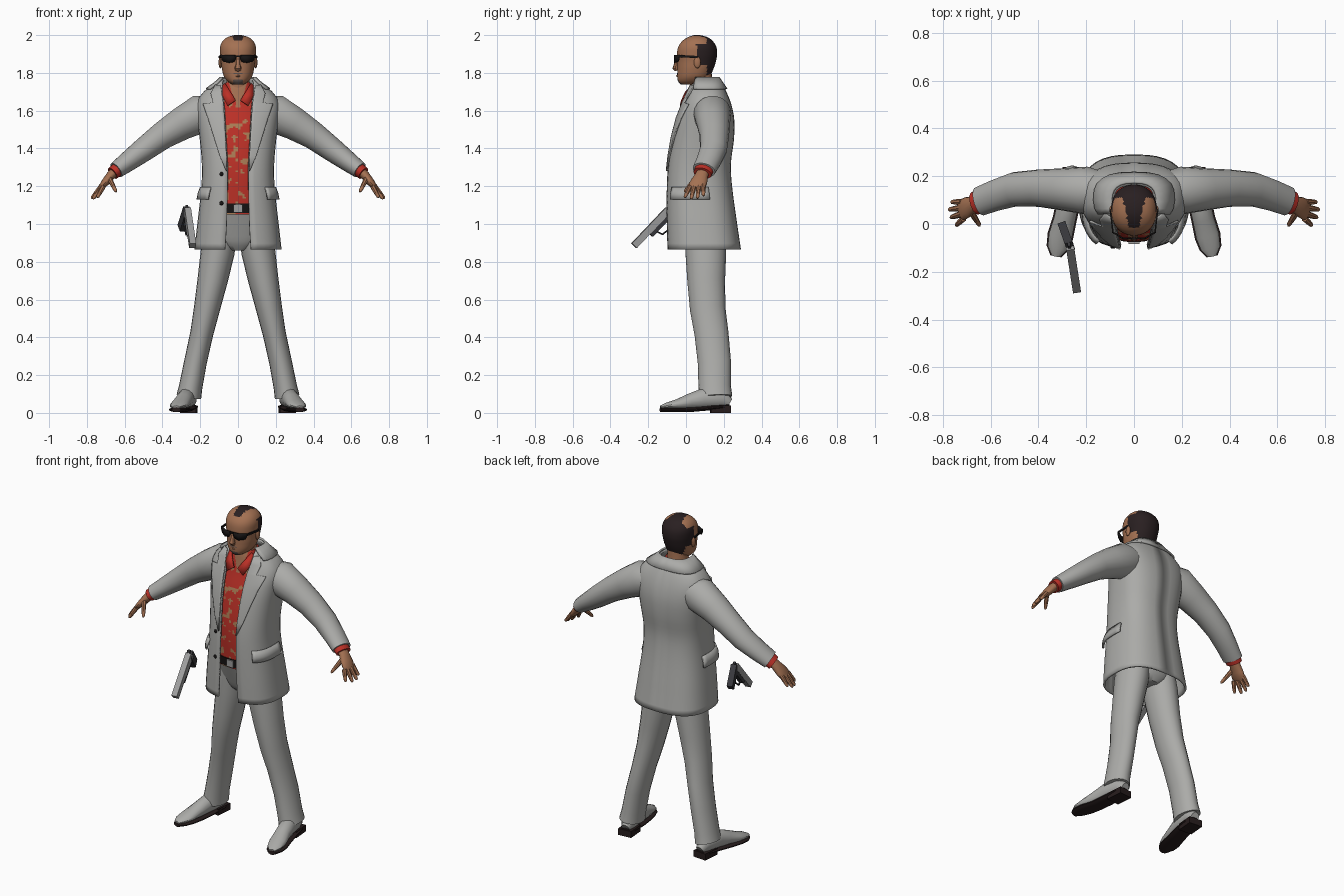
import bpy, bmesh, math
from mathutils import Vector, noise

if "Cube" in bpy.data.objects:
    bpy.data.objects.remove(bpy.data.objects["Cube"])


def material(name, *rgb):
    m = bpy.data.materials.new(name)
    m.use_nodes = True
    m.diffuse_color = (*rgb, 1)
    m.node_tree.nodes["Principled BSDF"].inputs["Base Color"].default_value = (*rgb, 1)
    return m


SUIT = material("suit grey", .41, .41, .395)
SKIN = material("skin", .37, .165, .085)
HAIR = material("dark brown hair", .022, .014, .015)
RED = material("shirt red", .5, .03, .02)
TAN = material("shirt tan", .4, .2, .09)
BLACK = material("glossy black", .008, .007, .007)
SOLE = material("sole brown", .02, .012, .012)
STEEL = material("gun steel", .34, .34, .34)
GRIP = material("gun dark", .04, .04, .045)
BEARD = material("beard grey", .12, .09, .08)


def finish(name, bm, mats, rule=None, mirror=False, thick=0):
    """Turn a bmesh into a smooth shaded object with optional modifiers."""
    bmesh.ops.recalc_face_normals(bm, faces=bm.faces)
    if rule:
        for f in bm.faces:
            f.material_index = rule(f.calc_center_median())
    me = bpy.data.meshes.new(name)
    bm.to_mesh(me)
    bm.free()
    for m in mats:
        me.materials.append(m)
    ob = bpy.data.objects.new(name, me)
    bpy.context.collection.objects.link(ob)
    if thick:
        s = ob.modifiers.new("Thickness", 'SOLIDIFY')
        s.thickness, s.offset = thick, 0
    if mirror:
        ob.modifiers.new("Mirror", 'MIRROR')
    bpy.ops.object.select_all(action='DESELECT')
    ob.select_set(True)
    bpy.context.view_layer.objects.active = ob
    bpy.ops.object.shade_smooth_by_angle(angle=math.radians(42))
    return ob


def skin_rows(name, rows, mats, closed=True, cap=True, **kw):
    """Bridge equal rows of points into a surface."""
    bm = bmesh.new()
    vs = [[bm.verts.new(p) for p in row] for row in rows]
    n = len(vs[0])
    for a, b in zip(vs, vs[1:]):
        for i in range(n if closed else n - 1):
            j = (i + 1) % n
            bm.faces.new((a[i], a[j], b[j], b[i]))
    if closed and cap:
        bm.faces.new(vs[0])
        bm.faces.new(vs[-1])
    return finish(name, bm, mats, **kw)


def profile(rows, z):
    """Smoothly interpolate profile rows (height, values...) at height z."""
    k = max(i for i in range(len(rows) - 1) if i == 0 or rows[i][0] <= z)
    a, b = rows[k], rows[k + 1]
    p, q = rows[max(k - 1, 0)], rows[min(k + 2, len(rows) - 1)]
    h = b[0] - a[0]
    t = min(max((z - a[0]) / h, 0), 1)
    out = []
    for c in range(1, len(a)):
        m0 = h * (b[c] - p[c]) / (b[0] - p[0])
        m1 = h * (q[c] - a[c]) / (q[0] - a[0])
        out.append((2*t**3 - 3*t*t + 1) * a[c] + (t**3 - 2*t*t + t) * m0
                   + (3*t*t - 2*t**3) * b[c] + (t**3 - t*t) * m1)
    return out


def section(rows, a, z, power, off=0):
    """Point on a body cross-section; angle 0 is the front, pi the back."""
    hw, yf, yb = profile(rows, z)[:3]
    s, c = math.sin(a), math.cos(a)
    x = (hw + off) * math.copysign(abs(s) ** power, s)
    y = (yf + yb) / 2 - ((yb - yf) / 2 + off) * math.copysign(abs(c) ** power, c)
    return Vector((x, y, z))


def body(name, rows, mats, n, steps, power, **kw):
    z0, z1 = rows[0][0], rows[-1][0]
    grid = [[section(rows, math.tau * i / n, z0 + (z1 - z0) * k / steps, power)
             for i in range(n)] for k in range(steps + 1)]
    return skin_rows(name, grid, mats, **kw)


def sweep(name, path, mat, axis=(0, 1, 0), n=14, **kw):
    """Tube along (x, y, z, radius along axis, radius across)."""
    pts = [Vector(p[:3]) for p in path]
    grid = []
    for k, p in enumerate(path):
        t = (pts[min(k + 1, len(pts) - 1)] - pts[max(k - 1, 0)]).normalized()
        u = Vector(axis)
        u = (u - t * u.dot(t)).normalized()
        v = t.cross(u)
        grid.append([pts[k] + u * p[3] * math.cos(math.tau * i / n)
                     + v * p[4] * math.sin(math.tau * i / n) for i in range(n)])
    return skin_rows(name, grid, [mat], **kw)


def bar(name, a, b, w, h, mat, **kw):
    """Box running from a to b."""
    a, b = Vector(a), Vector(b)
    bm = bmesh.new()
    bmesh.ops.create_cube(bm, size=1)
    q = (b - a).to_track_quat('Z', 'Y')
    for v in bm.verts:
        v.co = (a + b) / 2 + q @ Vector((v.co.x * w, v.co.y * h, v.co.z * (b - a).length))
    return finish(name, bm, [mat], **kw)


def ball(name, pos, size, mat, **kw):
    bm = bmesh.new()
    bmesh.ops.create_uvsphere(bm, u_segments=12, v_segments=8, radius=1)
    for v in bm.verts:
        v.co = Vector(c * s for c, s in zip(v.co, size)) + Vector(pos)
    return finish(name, bm, [mat], **kw)


# Jacket: open front, rows are height, half width, front, back, half gap
COAT = [(.865, .225, -.095, .285, .068), (1, .21, -.098, .265, .06), (1.2, .188, -.098, .238, .055),
        (1.32, .186, -.09, .232, .055), (1.45, .197, -.07, .248, .062), (1.55, .21, -.045, .25, .067),
        (1.63, .215, -.015, .235, .072), (1.69, .185, .01, .212, .08), (1.73, .13, .02, .19, .083),
        (1.765, .085, .03, .165, .08)]
BOX = .75


def coat_angle(x, z):
    return math.asin(min(x / profile(COAT, z)[0], 1) ** (1 / BOX))


def coat_strip(a0, a1, z, off=0, n=8):
    return [section(COAT, a0 + (a1 - a0) * i / n, z, BOX, off) for i in range(n + 1)]


levels = [.865 + .9 * k / 28 for k in range(29)]
skin_rows("jacket", [coat_strip(coat_angle(profile(COAT, z)[3], z), math.pi, z, n=18) for z in levels],
          [SUIT], closed=False, mirror=True, thick=.012)

# Lapels, back collar and pocket flaps laid over the jacket
lapel = [(1.28, .054, .058), (1.36, .057, .09), (1.46, .062, .12), (1.56, .067, .15),
         (1.635, .072, .175), (1.642, .073, .125), (1.69, .08, .135), (1.735, .083, .11)]
skin_rows("lapels", [coat_strip(coat_angle(i, z), coat_angle(o, z), z, .012) for z, i, o in lapel],
          [SUIT], closed=False, mirror=True, thick=.008)
skin_rows("collar", [coat_strip(1, math.pi, z, o) for z, o in ((1.715, .016), (1.745, .014), (1.775, .008))],
          [SUIT], closed=False, mirror=True, thick=.01)
skin_rows("pocket_flaps", [coat_strip(.72, 1.75, z, o) for z, o in ((1.13, .02), (1.16, .018), (1.195, .008))],
          [SUIT], closed=False, mirror=True, thick=.01)
for k, z in enumerate((1.265, 1.11)):
    p = section(COAT, -coat_angle(.085, z), z, BOX, .006)
    ball(f"button_{k + 1}", p, (.011, .006, .011), BLACK)

# Patterned shirt with an open neck
SHIRT = [(1.05, .15, -.068, .19), (1.3, .15, -.072, .19), (1.5, .16, -.04, .2), (1.62, .14, -.002, .19),
         (1.68, .1, .012, .165), (1.72, .076, .02, .15), (1.75, .066, .03, .145)]


def shirt_rule(c):
    if c.y < .06 and abs(c.x) < (c.z - 1.6) * .33:
        return 2
    return 1 if noise.noise(c * 26) + .4 * noise.noise(c * 60) > .3 else 0


body("shirt", SHIRT, [RED, TAN, SKIN], 110, 90, .85, rule=shirt_rule)
flap = [[(.012, -.022, 1.655), (.055, -.03, 1.625)], [(.04, .0, 1.7), (.078, -.005, 1.67)],
        [(.068, .04, 1.745), (.092, .04, 1.72)]]
skin_rows("shirt_collar", flap, [RED], closed=False, mirror=True, thick=.008)

# Belt and trousers
body("belt", [(1.058, .155, -.073, .2), (1.108, .155, -.076, .2)], [BLACK], 32, 1, .85)
bar("belt_buckle", (0, -.079, 1.062), (0, -.079, 1.104), .045, .008, STEEL)
body("trouser_seat", [(.86, .05, .03, .18), (.89, .12, .005, .205), (.95, .15, -.02, .215),
                      (1.06, .152, -.062, .2)], [SUIT], 32, 8, .85)
sweep("trouser_legs", [(.085, .1, .99, .11, .085), (.108, .105, .85, .108, .09), (.135, .107, .7, .1, .08),
                       (.165, .115, .55, .094, .069), (.192, .135, .42, .09, .061), (.225, .15, .27, .088, .06),
                       (.25, .152, .14, .086, .062), (.26, .155, .085, .09, .066)], SUIT, n=20, mirror=True)

# Shoes: upper, sole and heel
foot = [(.256, .228, .05, .03, .025), (.26, .19, .075, .05, .043), (.275, .09, .075, .055, .046),
        (.29, .02, .06, .042, .046), (.308, -.05, .045, .026, .05), (.32, -.1, .037, .018, .042),
        (.327, -.135, .03, .008, .018)]
sweep("shoes", foot, SUIT, axis=(0, 0, 1), mirror=True)
sweep("shoe_soles", [(x, y, .017 + max(0, y - .02) * .09, .013, w + .006) for x, y, z, h, w in foot],
      SOLE, axis=(0, 0, 1), mirror=True)
bar("shoe_heels", (.257, .235, .02), (.266, .13, .02), .085, .04, SOLE, mirror=True)

# Sleeves, shirt cuffs and hands
sweep("sleeves", [(.12, .135, 1.6, .08, .08), (.2, .14, 1.583, .1, .103), (.3, .145, 1.53, .088, .088),
                  (.4, .15, 1.468, .078, .074), (.5, .145, 1.393, .072, .064), (.58, .12, 1.333, .066, .054),
                  (.645, .095, 1.285, .062, .045)], SUIT, n=18, mirror=True)
sweep("shirt_cuffs", [(.63, .1, 1.295, .052, .038), (.664, .087, 1.268, .05, .036)], RED, mirror=True)
sweep("palms", [(.64, .095, 1.285, .036, .028), (.672, .083, 1.258, .034, .025), (.698, .07, 1.226, .044, .022),
                (.72, .058, 1.2, .046, .016), (.728, .053, 1.19, .035, .01)], SKIN, mirror=True)
fingers = [((.72, .092, 1.205), (.765, .092, 1.148)), ((.724, .068, 1.198), (.776, .06, 1.135)),
           ((.722, .042, 1.195), (.768, .027, 1.132)), ((.714, .022, 1.198), (.745, -.007, 1.14)),
           ((.68, .05, 1.24), (.645, -.008, 1.17))]
for k, (a, b) in enumerate(fingers):
    a, b = Vector(a), Vector(b)
    sweep("thumbs" if k == 4 else f"fingers_{k + 1}",
          [(*a.lerp(b, t), r, r) for t, r in ((0, .014), (.5, .012), (.9, .009), (1, .004))],
          SKIN, axis=(0, 1, .3), n=8, mirror=True)

# Head, with hair and beard chosen by position
HEAD = [(1.738, .03, -.028, .07), (1.755, .055, -.042, .1), (1.78, .074, -.046, .125), (1.82, .085, -.046, .145),
        (1.86, .09, -.046, .158), (1.9, .095, -.048, .165), (1.94, .094, -.04, .16), (1.97, .08, -.018, .14),
        (1.99, .054, .012, .112), (2, .018, .042, .075)]


def head_rule(c):
    if c.y < 0 and abs(c.x) < .026 and (c.z < 1.766 or 1.792 < c.z < 1.801):
        return 2
    back = c.y > .11 and c.z > 1.782
    side = c.y > .055 and 1.84 < c.z < 1.955
    peak = abs(c.x) < .025 + max(0, c.y) * .2 and c.z > 1.972
    return 1 if back or side or peak else 0


body("head", HEAD, [SKIN, HAIR, BEARD], 72, 56, .92, rule=head_rule)
body("neck", [(1.68, .07, .02, .15), (1.74, .062, .02, .14), (1.82, .06, .02, .135)], [SKIN], 24, 4, 1)
sweep("nose", [(0, -.045, 1.878, .006, .008), (0, -.053, 1.845, .011, .012), (0, -.056, 1.825, .016, .018),
               (0, -.05, 1.812, .009, .014)], SKIN, n=8)
sweep("lips", [(-.026, -.036, 1.782, .004, .002), (0, -.046, 1.784, .006, .006), (.026, -.036, 1.782, .004, .002)],
      SKIN, n=8)
ball("ears", (.094, .06, 1.855), (.009, .018, .031), SKIN, mirror=True)

# Sunglasses
lens = [[(.008, -.06, 1.893), (.045, -.06, 1.895), (.088, -.035, 1.896)],
        [(.01, -.06, 1.875), (.045, -.062, 1.874), (.087, -.036, 1.876)],
        [(.02, -.06, 1.858), (.045, -.06, 1.853), (.078, -.04, 1.86)]]
skin_rows("sunglass_lenses", lens, [BLACK], closed=False, mirror=True, thick=.006)
bar("sunglass_bridge", (-.015, -.06, 1.888), (.015, -.06, 1.888), .008, .01, BLACK)
bar("sunglass_arms", (.088, -.037, 1.889), (.099, .06, 1.884), .006, .012, BLACK, mirror=True)

# Pistol floating beside the right hip
top, muzzle, butt = (-.268, -.095, 1.075), (-.24, -.275, .885), (-.298, -.01, .978)
bar("pistol_slide", top, muzzle, .034, .036, STEEL)
bar("pistol_frame", (-.27, -.085, 1.055), (-.255, -.19, .945), .03, .036, GRIP)
bar("pistol_grip", (-.268, -.095, 1.075), butt, .034, .05, GRIP)
bar("pistol_hammer", (-.27, -.1, 1.07), (-.272, -.085, 1.098), .012, .016, GRIP)
sweep("pistol_trigger_guard", [(-.268, -.155, .96, .005, .006), (-.274, -.125, .945, .005, .006),
                               (-.28, -.085, .975, .005, .006), (-.282, -.06, 1.01, .005, .006)], GRIP, n=6)
